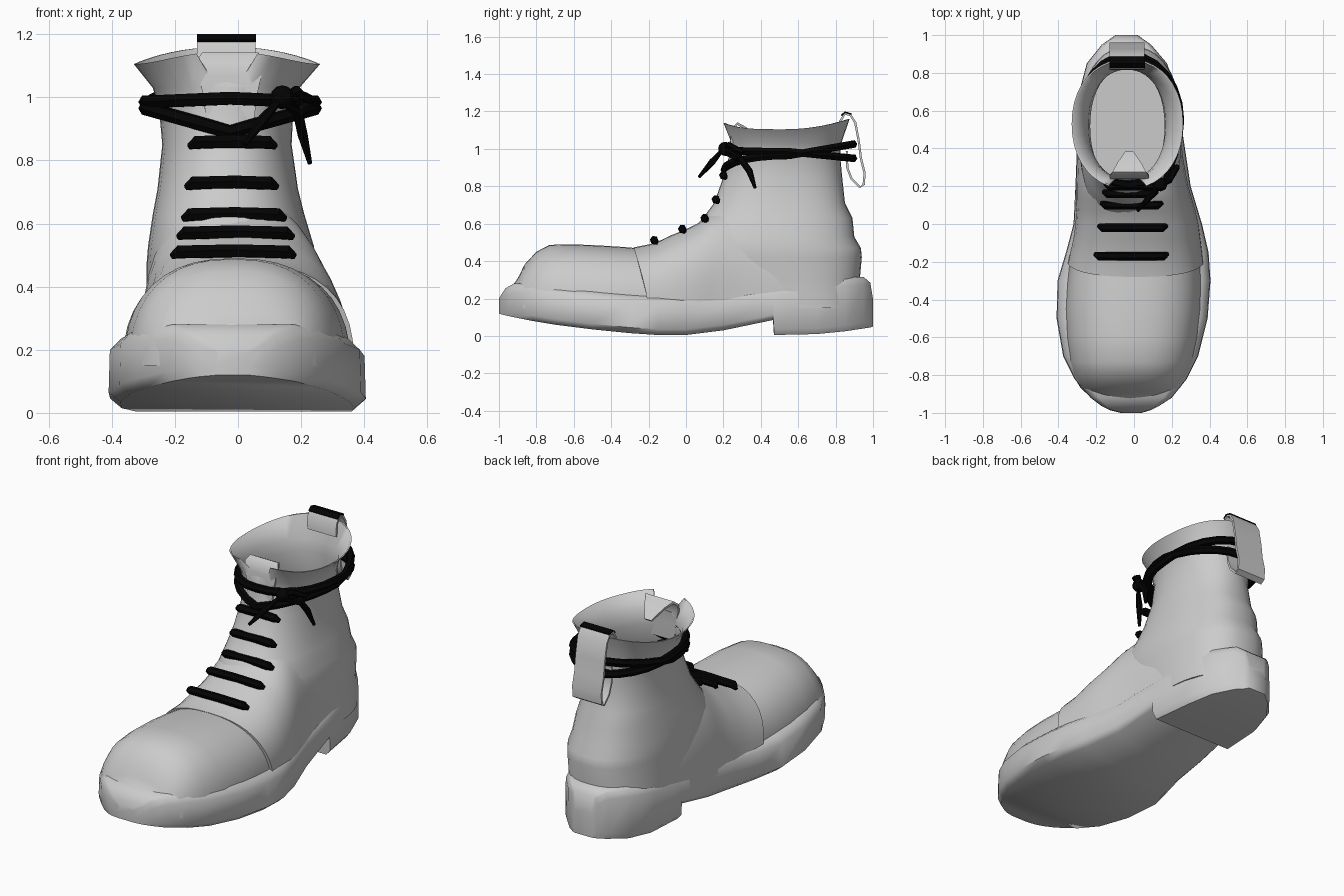
import bpy, bmesh
from math import sin, cos, pi, radians, copysign

cube = bpy.data.objects.get("Cube")
if cube:
    bpy.data.objects.remove(cube)


def material(name, value):
    m = bpy.data.materials.new(name)
    m.use_nodes = True
    colour = (value, value, value, 1)
    m.diffuse_color = colour
    m.node_tree.nodes["Principled BSDF"].inputs["Base Color"].default_value = colour
    return m


leather = material("grey leather", 0.6)
lace_black = material("black lace", 0.001)


def finish(obj, mat, angle=40):
    obj.data.materials.clear()
    obj.data.materials.append(mat)
    bpy.ops.object.select_all(action="DESELECT")
    obj.select_set(True)
    bpy.context.view_layer.objects.active = obj
    if obj.type == "CURVE":
        bpy.ops.object.convert(target="MESH")
    bpy.ops.object.shade_smooth_by_angle(angle=radians(angle))
    return obj


def loft(name, rings, mat=leather, angle=40):
    """Skin a list of closed rings and cap both ends."""
    bm = bmesh.new()
    rows = [[bm.verts.new(p) for p in ring] for ring in rings]
    n = len(rows[0])
    for a, b in zip(rows, rows[1:]):
        for i in range(n):
            j = (i + 1) % n
            bm.faces.new((a[i], a[j], b[j], b[i]))
    bm.faces.new(rows[0])
    bm.faces.new(rows[-1])
    bmesh.ops.recalc_face_normals(bm, faces=bm.faces)
    me = bpy.data.meshes.new(name)
    bm.to_mesh(me)
    bm.free()
    obj = bpy.data.objects.new(name, me)
    bpy.context.collection.objects.link(obj)
    return finish(obj, mat, angle)


def tube(name, points, radius, closed=False):
    cu = bpy.data.curves.new(name, "CURVE")
    cu.dimensions = "3D"
    cu.bevel_depth = radius
    cu.bevel_resolution = 1
    cu.use_fill_caps = True
    sp = cu.splines.new("POLY")
    sp.points.add(len(points) - 1)
    for i, (p, co) in enumerate(zip(sp.points, points)):
        p.co = (*co, 1)
        end = i in (0, len(points) - 1) and not closed
        p.radius = 0.45 if end else 1
    sp.use_cyclic_u = closed
    obj = bpy.data.objects.new(name, cu)
    bpy.context.collection.objects.link(obj)
    return finish(obj, lace_black, 30)


def power(v, n):
    return copysign(abs(v) ** (2 / n), v)


# Sole with the heel step: y, left edge, right edge, bottom, welt height
SOLE = [(-1, -.07, .04, .12, .155), (-.985, -.13, .09, .115, .18), (-.965, -.17, .13, .11, .21),
        (-.92, -.23, .2, .1, .235), (-.82, -.315, .28, .08, .235),
        (-.7, -.375, .34, .06, .22), (-.5, -.41, .39, .035, .2),
        (-.3, -.405, .405, .015, .18), (-.15, -.36, .395, .005, .17),
        (0, -.32, .36, .005, .17), (.2, -.31, .3, .03, .18),
        (.465, -.3, .26, .085, .22), (.47, -.3, .26, .005, .22),
        (.7, -.29, .225, .01, .25), (.85, -.25, .175, .025, .27),
        (.95, -.17, .09, .04, .27), (.985, -.12, .04, .045, .24), (1, -.1, .02, .05, .15)]
rings = []
for y, xl, xr, zb, zt in SOLE:
    c, h = (xl + xr) / 2, (xr - xl) / 2
    side = [(.91, zb), (1, zb + .03), (.99, zt), (.9, zt + .035), (.8, zt + .045)]
    rings.append([(c + h * u, y, z) for u, z in side]
                 + [(c - h * u, y, z) for u, z in reversed(side)])
loft("sole", rings, angle=50)


# Domed foot pieces: y, centre, half width, top height, backward lean of the arch top
def dome(name, stations, n):
    rings = []
    for y, c, h, top, lean in stations:
        arc = [pi * i / 20 for i in range(21)]
        rings.append([(c + h * power(cos(t), n), y - lean * sin(t),
                       .15 + (top - .15) * power(sin(t), n)) for t in arc])
    loft(name, rings, angle=60)


dome("toe_cap", [(-.945, -.02, .14, .26, 0), (-.915, -.02, .205, .285, 0), (-.89, -.02, .24, .325, 0),
                 (-.865, -.02, .265, .38, 0), (-.8, -.02, .303, .45, 0), (-.73, -.015, .328, .487, 0),
                 (-.6, -.01, .35, .49, 0), (-.45, -.005, .36, .483, 0),
                 (-.32, 0, .356, .476, .02), (-.18, .005, .347, .47, .09)], 2.4)
dome("instep", [(-.2, .008, .36, .473, .08), (-.13, .012, .348, .495, .04),
                (-.07, .015, .337, .538, .01), (0, .015, .328, .57, 0), (.07, .01, .318, .605, 0),
                (.13, 0, .31, .65, 0), (.2, -.01, .3, .68, 0), (.33, -.02, .285, .68, 0),
                (.5, -.025, .27, .62, 0), (.7, -.03, .25, .5, 0)], 2.55)

# Ankle shaft and flared collar: z, front, back, left edge, right edge
SHAFT = [(.15, .2, .93, -.29, .24), (.31, .08, .93, -.29, .24), (.42, 0, .94, -.29, .25),
         (.47, 0, .935, -.29, .25), (.53, .0, .9, -.285, .24), (.63, .09, .89, -.27, .21),
         (.71, .15, .85, -.255, .19), (.85, .2, .835, -.24, .17), (.96, .23, .825, -.25, .175),
         (1.03, .23, .83, -.27, .195), (1.105, .185, .875, -.33, .26)]


def shaft_ring(z, yf, yb, xl, xr, inset=0):
    n = 2.4 if z < .8 else 2.15
    c, h = (xl + xr) / 2, (xr - xl) / 2 - inset
    m, d = (yf + yb) / 2, (yb - yf) / 2 - inset
    ring = []
    for i in range(40):
        t = 2 * pi * i / 40
        x, v = h * power(cos(t), n), power(sin(t), n)
        y, lift = m + d * v, 0
        if z > 1.04:
            lift = .055 * max(v, 0) ** 2 + .04 * max(-v, 0) ** 4
            # Notch between the two collar flaps
            if v < 0 and abs(x) < .095:
                y += .06
                lift -= .08
        ring.append((c + x, y, z + lift))
    return ring


# Outer wall, then the thin inner lining down to the insole
rings = [shaft_ring(*s) for s in SHAFT]
rings += [shaft_ring(*s, inset=.008) for s in reversed(SHAFT[6:])]
loft("ankle_shaft", rings, angle=65)


# Flat strips bent along a path of y, z, width factor
def strip(name, path, x0, x1, thick, mat=leather):
    rings = []
    c, h = (x0 + x1) / 2, (x1 - x0) / 2
    for i, (y, z, w) in enumerate(path):
        a, b = path[max(i - 1, 0)], path[min(i + 1, len(path) - 1)]
        dy, dz = b[0] - a[0], b[1] - a[1]
        length = (dy * dy + dz * dz) ** .5
        oy, oz = -dz / length * thick / 2, dy / length * thick / 2
        rings.append([(c - h * w, y + oy, z + oz), (c + h * w, y + oy, z + oz),
                      (c + h * w, y - oy, z - oz), (c - h * w, y - oy, z - oz)])
    return loft(name, rings, mat)


strip("tongue", [(.24, .9, .7), (.245, 1.0, .8), (.245, 1.07, .95), (.255, 1.115, 1),
                 (.275, 1.135, .85), (.32, 1.11, .6), (.38, 1.05, .2)], -.13, .08, .014)
strip("pull_loop", [(.82, 1.08, 1), (.825, 1.15, 1), (.85, 1.188, 1), (.88, 1.18, 1),
                    (.905, 1.14, 1), (.924, 1.04, 1), (.935, .95, 1), (.955, .87, 1), (.95, .81, 1),
                    (.93, .795, 1), (.885, .84, 1), (.862, .9, 1), (.86, .99, 1)], -.13, .055, .012)
strip("pull_loop_band", [(.83, 1.178, 1), (.85, 1.196, 1), (.885, 1.186, 1)],
      -.13, .057, .009, lace_black)

# Laces across the instep: z, y, left end, right end
LACES = [(.51, -.17, -.21, .18), (.57, -.02, -.19, .175), (.628, .1, -.175, .15),
         (.728, .16, -.165, .125), (.857, .2, -.155, .12)]
for k, (z, y, xl, xr) in enumerate(LACES):
    tube(f"cross_lace_{k + 1}", [(xl, y + .012, z - .014), (xl + .025, y, z), (-.01, y, z + .003),
                                 (xr - .025, y, z), (xr, y + .012, z - .014)], .023)

# Laces wound around the ankle: height, rise at the back, dip to a point in front
for name, mid, rise, dip in (("upper_wrap", .985, -.035, -.012), ("lower_wrap", .965, .06, .075)):
    pts = []
    for i in range(24):
        t = 2 * pi * i / 24
        v = sin(t)
        z = mid + rise * v if v > 0 else mid - dip * (1 - abs(cos(t)))
        pts.append((-.025 + .268 * power(cos(t), 2), .55 + .343 * v, z))
    tube(name, pts, .023, closed=True)

# Knot, bow loop and loose ends
bpy.ops.mesh.primitive_uv_sphere_add(segments=8, ring_count=6, radius=.038, location=(.14, .21, 1.0))
knot = bpy.context.object
knot.name = "lace_knot"
finish(knot, lace_black)
tube("loose_end_front", [(.14, .2, 1.0), (.08, .14, .93), (.02, .07, .85)], .018)
tube("loose_end_side", [(.15, .21, 1.0), (.19, .29, .95), (.205, .34, .88), (.228, .37, .79)], .018)
tube("bow_loop", [(.14, .2, 1.0), (.185, .23, 1.02), (.225, .3, .985), (.19, .27, .95), (.14, .2, .98)], .018)
